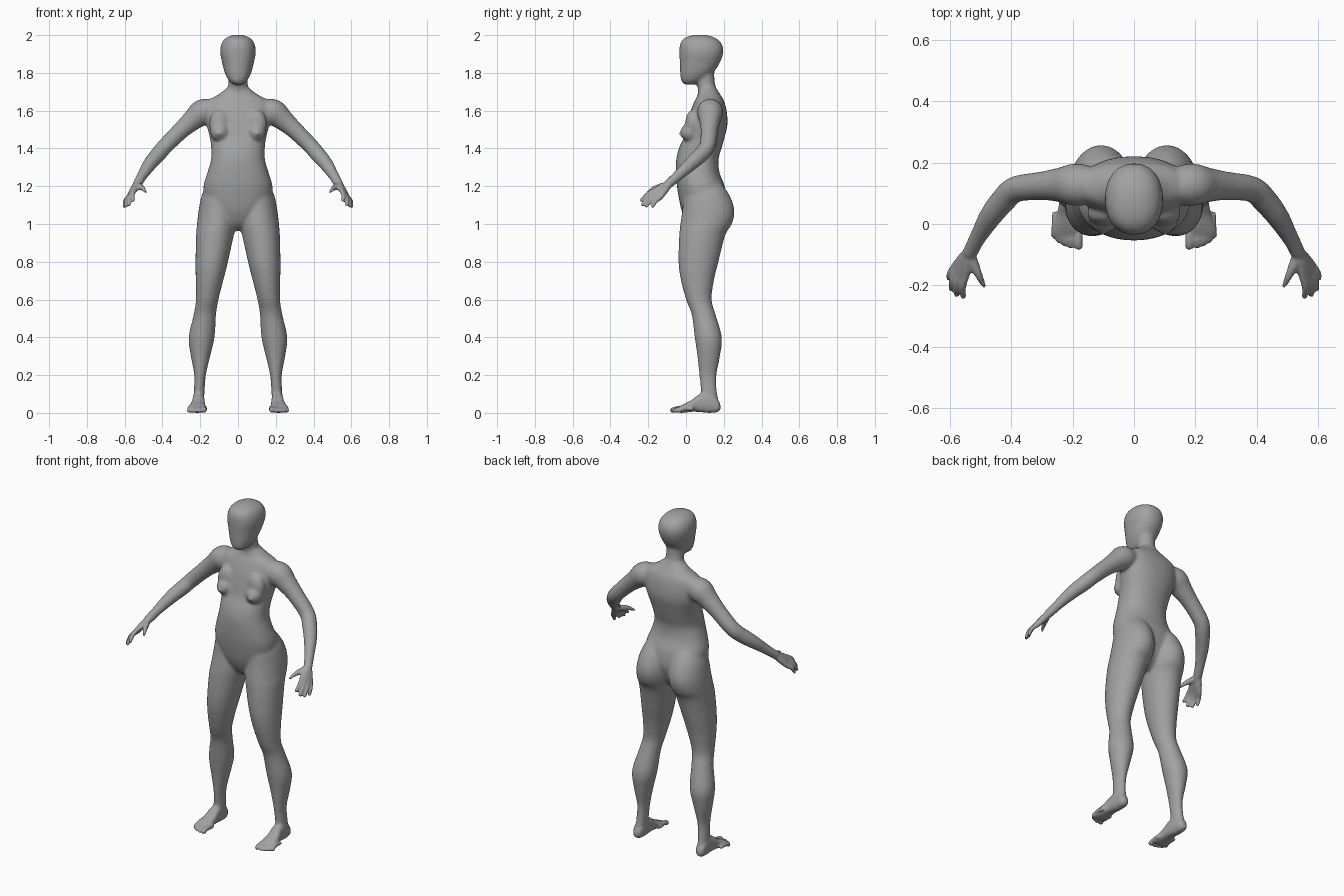
import bpy, bmesh, math
from mathutils import Vector, Matrix

X, Y, Z = Vector((1, 0, 0)), Vector((0, 1, 0)), Vector((0, 0, 1))
bm = bmesh.new()


def smooth_path(rows, steps=5):
    """Catmull-Rom interpolation through rows of numbers."""
    rows = [Vector(r) for r in rows]
    out = []
    for i in range(len(rows) - 1):
        a, b, c, d = rows[max(i - 1, 0)], rows[i], rows[i + 1], rows[min(i + 2, len(rows) - 1)]
        for k in range(steps):
            t = k / steps
            out.append(0.5 * (2 * b + (c - a) * t + (2 * a - 5 * b + 4 * c - d) * t * t
                              + (3 * b - a - 3 * c + d) * t ** 3))
    return out + [rows[-1]]


def skin(rings, n=32, power=2.0):
    """Closed loft through (centre, half axis u, half axis v) rings."""
    loops = []
    for c, u, v in rings:
        loop = []
        for i in range(n):
            a = 2 * math.pi * i / n
            ca, sa = math.cos(a), math.sin(a)
            loop.append(bm.verts.new(c + u * math.copysign(abs(ca) ** (2 / power), ca)
                                     + v * math.copysign(abs(sa) ** (2 / power), sa)))
        loops.append(loop)
    for p, q in zip(loops, loops[1:]):
        for i in range(n):
            bm.faces.new((p[i], p[(i + 1) % n], q[(i + 1) % n], q[i]))
    bm.faces.new(loops[0][::-1])
    bm.faces.new(loops[-1])


def stack(rows, side=1, power=2.0):
    """Horizontal sections: z, x left, x right, y front, y back."""
    skin([(Vector((side * (l + r) / 2, (f + b) / 2, z)), X * abs(r - l) / 2, Y * abs(b - f) / 2)
          for z, l, r, f, b in smooth_path(rows)], power=power)


def ball(centre, size, rot=Matrix.Identity(4)):
    bmesh.ops.create_uvsphere(bm, u_segments=20, v_segments=12, radius=1,
                              matrix=Matrix.Translation(centre) @ rot @ Matrix.Diagonal((*size, 1)))


def limb(rows, side=1):
    """Round tube with rounded ends: x, y, z, radius."""
    pts = smooth_path([(side * x, y, z, r) for x, y, z, r in rows])
    cs = [p.xyz for p in pts]
    rings = []
    for i, p in enumerate(pts):
        t = (cs[min(i + 1, len(cs) - 1)] - cs[max(i - 1, 0)]).normalized()
        u = t.cross(Z if abs(t.z) < 0.95 else Y).normalized()
        rings.append((cs[i], u * p.w, t.cross(u) * p.w))
    skin(rings, 20)
    for p in (pts[0], pts[-1]):
        ball(p.xyz, (p.w,) * 3)


def centred(rows):
    return [(z, -w, w, f, b) for z, w, f, b in rows]


# Torso, from crotch to base of neck
stack(centred([
    (0.965, 0.03, 0.05, 0.13), (1.0, 0.07, 0.01, 0.17), (1.06, 0.13, -0.02, 0.20),
    (1.12, 0.175, -0.035, 0.215), (1.2, 0.183, -0.048, 0.205), (1.27, 0.163, -0.053, 0.178),
    (1.34, 0.143, -0.052, 0.172), (1.4, 0.142, -0.038, 0.188), (1.46, 0.15, -0.012, 0.205),
    (1.53, 0.168, 0.005, 0.22), (1.6, 0.178, 0.025, 0.215), (1.65, 0.165, 0.045, 0.202),
    (1.685, 0.105, 0.062, 0.182), (1.72, 0.06, 0.07, 0.16)]), power=2.25)

# Neck and head
stack(centred([(1.62, 0.07, 0.06, 0.19), (1.7, 0.058, 0.065, 0.168), (1.75, 0.051, 0.055, 0.152),
               (1.82, 0.05, 0.05, 0.15)]))
stack(centred([
    (1.738, 0.022, -0.008, 0.05), (1.758, 0.048, -0.026, 0.09), (1.8, 0.07, -0.031, 0.142),
    (1.85, 0.083, -0.033, 0.178), (1.9, 0.094, -0.035, 0.196), (1.94, 0.092, -0.034, 0.195),
    (1.972, 0.078, -0.022, 0.176), (1.992, 0.052, 0.008, 0.14), (2.002, 0.02, 0.05, 0.10)]),
    power=2.2)

for s in (1, -1):
    # Breast: rounded base with a slope up to the collarbone
    ball((s * 0.097, 0.022, 1.485), (0.05, 0.052, 0.05))
    ball((s * 0.098, 0.035, 1.53), (0.055, 0.04, 0.075))
    ball((s * 0.103, -0.026, 1.478), (0.013, 0.013, 0.013))

    # Leg with hip and buttock
    stack([
        (1.22, 0.02, 0.16, 0.02, 0.185), (1.15, 0.008, 0.193, -0.01, 0.232),
        (1.07, 0.004, 0.209, -0.02, 0.257), (1.0, 0.008, 0.217, -0.03, 0.243),
        (0.94, 0.022, 0.222, -0.036, 0.208), (0.8, 0.053, 0.225, -0.04, 0.172),
        (0.7, 0.078, 0.224, -0.027, 0.148), (0.6, 0.103, 0.223, 0.0, 0.136),
        (0.52, 0.116, 0.235, 0.03, 0.157), (0.4, 0.124, 0.261, 0.046, 0.19),
        (0.3, 0.147, 0.25, 0.06, 0.18), (0.2, 0.17, 0.232, 0.07, 0.162),
        (0.12, 0.176, 0.234, 0.078, 0.163), (0.05, 0.182, 0.236, 0.075, 0.175)], s)

    # Foot: sections along y (y, x inner, x outer, z bottom, z top)
    skin([(Vector((s * (i + o) / 2, y, (lo + hi) / 2)), X * (o - i) / 2, Z * (hi - lo) / 2)
          for y, i, o, lo, hi in smooth_path([
              (0.182, 0.197, 0.222, 0.018, 0.045), (0.165, 0.183, 0.236, 0.004, 0.075),
              (0.12, 0.178, 0.24, 0.0, 0.11), (0.07, 0.176, 0.243, 0.005, 0.098),
              (0.03, 0.174, 0.252, 0.006, 0.068), (-0.01, 0.168, 0.264, 0.001, 0.048),
              (-0.035, 0.168, 0.264, 0.001, 0.034), (-0.045, 0.175, 0.255, 0.006, 0.026)])],
         power=2.5)

    # Toes, big toe on the inner side
    for x, tip, r in ((0.18, -0.07, 0.0145), (0.206, -0.07, 0.0105), (0.226, -0.063, 0.0105),
                      (0.244, -0.053, 0.0105), (0.26, -0.038, 0.0105)):
        limb([(x - 0.003, tip + 0.07, 0.022, r), (x, tip + 0.025, 0.023, r * 0.9),
              (x, tip, r, r)], s)

    # Arm
    limb([(0.14, 0.125, 1.60, 0.062), (0.19, 0.128, 1.59, 0.07), (0.24, 0.127, 1.55, 0.057),
          (0.30, 0.124, 1.497, 0.047), (0.385, 0.113, 1.413, 0.043), (0.425, 0.077, 1.366, 0.042),
          (0.463, 0.03, 1.322, 0.038), (0.505, -0.04, 1.258, 0.028),
          (0.533, -0.092, 1.212, 0.024)], s)

    # Palm and fingers: knuckle, fingertip
    wrist = (0.533, -0.09, 1.212)
    for k, t in (((0.548, -0.168, 1.178), (0.555, -0.236, 1.125)),
                 ((0.562, -0.166, 1.166), (0.577, -0.230, 1.103)),
                 ((0.574, -0.154, 1.152), (0.594, -0.210, 1.095)),
                 ((0.581, -0.136, 1.140), (0.602, -0.176, 1.094))):
        limb([(*wrist, 0.02), (*Vector(wrist).lerp(Vector(k), 0.5), 0.018), (*k, 0.0135)], s)
        mid = Vector(k).lerp(Vector(t), 0.5) + Vector((0.006, -0.003, 0.005))
        limb([(*k, 0.013), (*mid, 0.0115), (*t, 0.0095)], s)
    # Thumb
    limb([(0.533, -0.105, 1.205, 0.019), (0.515, -0.145, 1.195, 0.016),
          (0.499, -0.175, 1.185, 0.0125), (0.488, -0.202, 1.168, 0.0095)], s)

# Fuse all parts into one skin
bmesh.ops.recalc_face_normals(bm, faces=bm.faces)
mesh = bpy.data.meshes.new("body_parts")
bm.to_mesh(mesh)
bm.free()
body = bpy.data.objects.new("body", mesh)
bpy.context.collection.objects.link(body)
fuse = body.modifiers.new("fuse", 'REMESH')
fuse.mode = 'VOXEL'
fuse.voxel_size = 0.006
fuse.use_smooth_shade = True
depsgraph = bpy.context.evaluated_depsgraph_get()
skin_mesh = bpy.data.meshes.new_from_object(body.evaluated_get(depsgraph))
body.modifiers.clear()
body.data = skin_mesh

# Blend the joints strongly, hands and feet only lightly
group = body.vertex_groups.new(name="soft_areas")
group.add([v.index for v in skin_mesh.vertices if v.co.z > 0.09 and abs(v.co.x) < 0.5], 1.0, 'ADD')
soft = body.modifiers.new("blend_joints", 'SMOOTH')
soft.factor, soft.iterations, soft.vertex_group = 0.5, 22, "soft_areas"
light = body.modifiers.new("soften", 'SMOOTH')
light.factor, light.iterations = 0.5, 3

# Single grey colour, smooth shading
grey = bpy.data.materials.new("plain_grey")
grey.diffuse_color = (0.36, 0.36, 0.36, 1)
skin_mesh.materials.clear()
skin_mesh.materials.append(grey)
for p in skin_mesh.polygons:
    p.use_smooth = True
    p.material_index = 0
